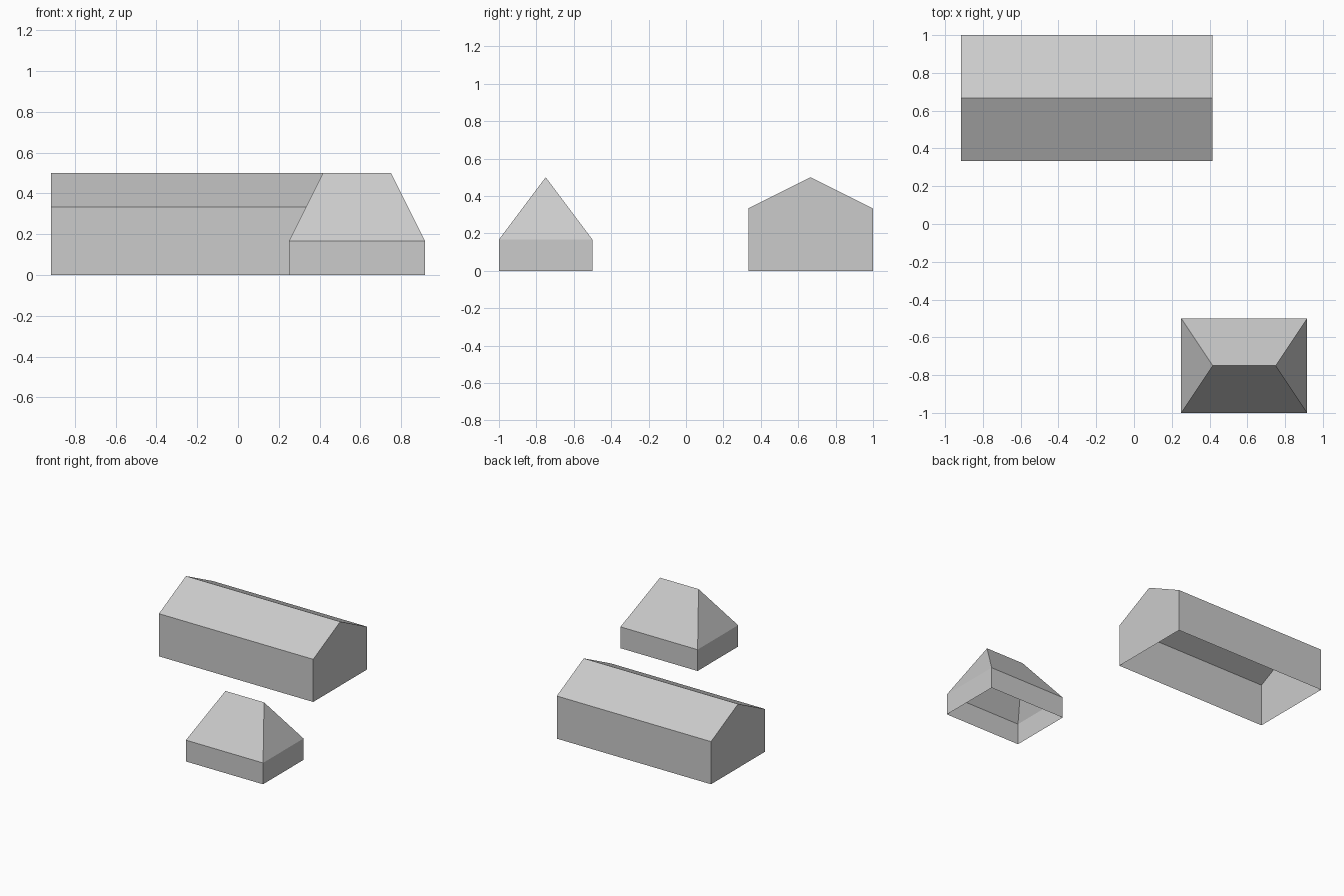
import bpy, bmesh

if "Cube" in bpy.data.objects:
    bpy.data.objects.remove(bpy.data.objects["Cube"])


def building(name, x0, x1, y0, y1, eave, ridge, hip):
    """Open-bottomed shell with a ridge along x; hip = ridge inset (0 gives gables)."""
    bm = bmesh.new()
    corners = [(x0, y0), (x1, y0), (x1, y1), (x0, y1)]
    base = [bm.verts.new((x, y, 0)) for x, y in corners]
    top = [bm.verts.new((x, y, eave)) for x, y in corners]
    ym = (y0 + y1) / 2
    left = bm.verts.new((x0 + hip, ym, ridge))
    right = bm.verts.new((x1 - hip, ym, ridge))

    # Walls: a gable end is a single pentagon, a hipped end is wall plus triangle
    for i in range(4):
        j = (i + 1) % 4
        wall = [base[i], base[j], top[j], top[i]]
        if i % 2:
            peak = right if i == 1 else left
            if hip:
                bm.faces.new((top[i], top[j], peak))
            else:
                wall.insert(3, peak)
        bm.faces.new(wall)

    # Long roof slopes
    bm.faces.new((top[0], top[1], right, left))
    bm.faces.new((top[2], top[3], left, right))

    mesh = bpy.data.meshes.new(name)
    bm.to_mesh(mesh)
    bm.free()
    obj = bpy.data.objects.new(name, mesh)
    bpy.context.collection.objects.link(obj)
    return obj


# Long gabled building at the back
building("gabled_building", -0.9167, 0.4167, 0.3333, 1.0, 0.3333, 0.5, 0)
# Small hipped building at the front
building("hipped_building", 0.25, 0.9167, -1.0, -0.5, 0.1667, 0.5, 0.1667)
